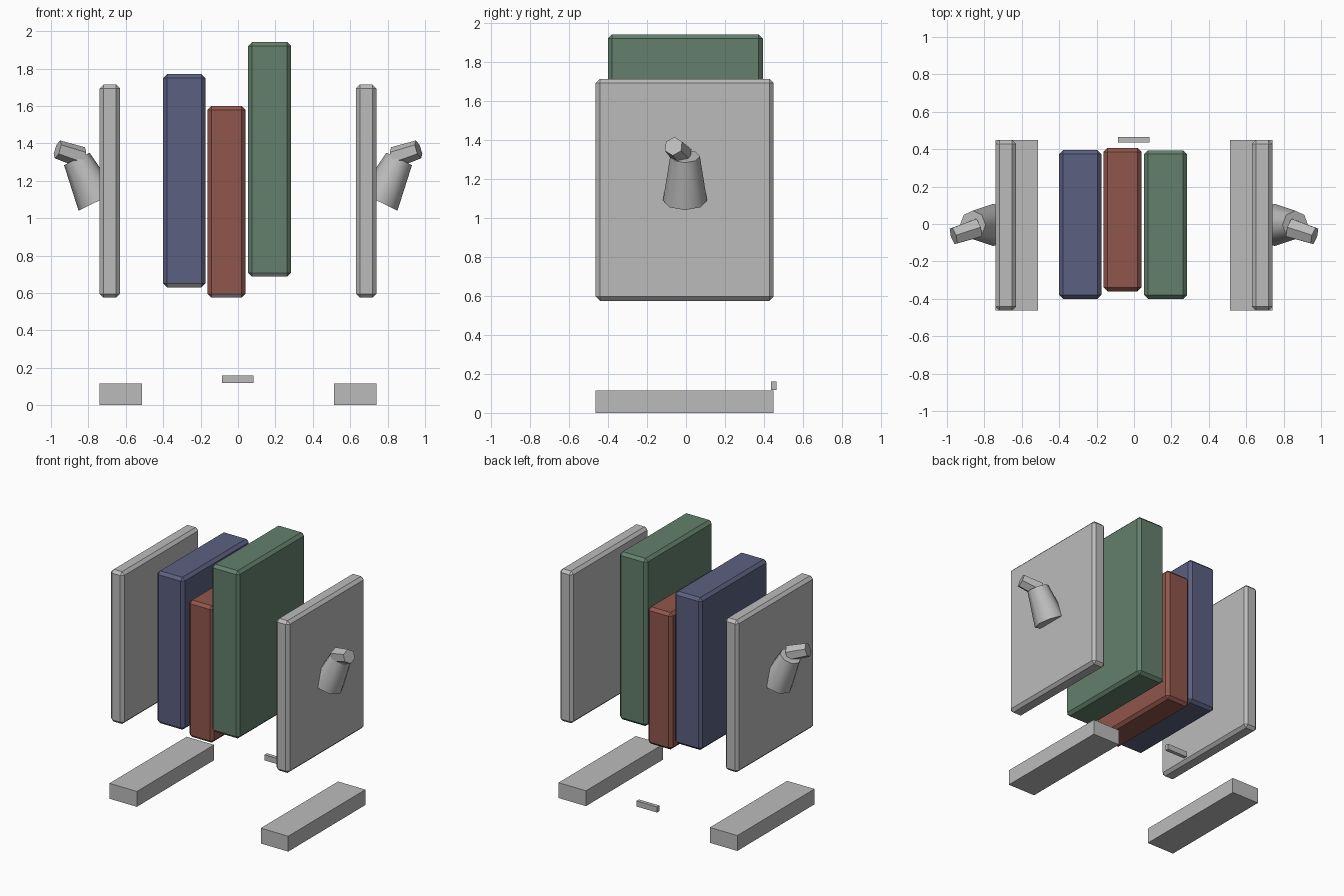
import bpy
import bmesh
from mathutils import Vector

if "Cube" in bpy.data.objects:
    bpy.data.objects.remove(bpy.data.objects["Cube"], do_unlink=True)


def material(name, rgb):
    mat = bpy.data.materials.new(name)
    mat.use_nodes = True
    mat.diffuse_color = (*rgb, 1)
    mat.node_tree.nodes["Principled BSDF"].inputs["Base Color"].default_value = (*rgb, 1)
    return mat


GREY = material("grey", (0.5, 0.5, 0.5))
BLUE = material("slate_blue", (0.105, 0.117, 0.216))
RED = material("brick_red", (0.28, 0.092, 0.072))
GREEN = material("forest_green", (0.126, 0.216, 0.153))


def finish(bm, name, *mats):
    mesh = bpy.data.meshes.new(name)
    bmesh.ops.recalc_face_normals(bm, faces=bm.faces)
    bm.to_mesh(mesh)
    bm.free()
    for mat in mats:
        mesh.materials.append(mat)
    obj = bpy.data.objects.new(name, mesh)
    bpy.context.collection.objects.link(obj)
    return obj


def box(name, low, high, *mats, chamfer=0):
    """Box between two corners, with chamfered edges if asked."""
    low, high = Vector(low), Vector(high)
    bm = bmesh.new()
    bmesh.ops.create_cube(bm, size=1)
    for v in bm.verts:
        v.co = (low + high) / 2 + v.co * (high - low)
    if chamfer:
        bmesh.ops.bevel(bm, geom=bm.edges[:], offset=chamfer, segments=1,
                        affect='EDGES', profile=0.5)
    if len(mats) > 1:
        # second colour on the lower front chamfer
        bm.normal_update()
        for f in bm.faces:
            n = f.normal
            if n.y < -0.5 and n.z < -0.5 and abs(n.x) < 0.1:
                f.material_index = 1
    return finish(bm, name, *mats)


def tapered(name, start, end, r1, r2, sides, smooth=False):
    """Tapered prism running from start to end."""
    start, end = Vector(start), Vector(end)
    axis = end - start
    bm = bmesh.new()
    bmesh.ops.create_cone(bm, cap_ends=True, segments=sides, radius1=r1,
                          radius2=r2, depth=axis.length)
    turn = axis.to_track_quat('Z', 'Y')
    for v in bm.verts:
        v.co = turn @ v.co + (start + end) / 2
    if smooth:
        for f in bm.faces:
            f.smooth = len(f.verts) == 4
        for e in bm.edges:
            e.smooth = all(len(f.verts) == 4 for f in e.link_faces)
    return finish(bm, name, GREY)


# Three upright blocks
box("blue_block", (-0.40, -0.40, 0.63), (-0.174, 0.395, 1.77), BLUE, GREY, chamfer=0.021)
box("red_block", (-0.163, -0.36, 0.575), (0.04, 0.407, 1.60), RED, GREY, chamfer=0.021)
box("green_block", (0.054, -0.40, 0.687), (0.284, 0.394, 1.942), GREEN, GREY, chamfer=0.021)

# Mirrored side panels, feet and arms
for side, s in (("left", 1), ("right", -1)):
    x = sorted((s * 0.63, s * 0.74))
    box(side + "_panel", (x[0], -0.463, 0.575), (x[1], 0.45, 1.714), GREY, chamfer=0.021)
    x = sorted((s * 0.513, s * 0.74))
    box(side + "_foot", (x[0], -0.463, 0), (x[1], 0.45, 0.115), GREY)
    tapered(side + "_upper_arm", (s * 0.751, -0.005, 1.09), (s * 0.862, -0.005, 1.317),
            0.113, 0.076, 8, smooth=True)
    tapered(side + "_hand", (s * 0.835, -0.022, 1.325), (s * 0.965, -0.064, 1.368),
            0.057, 0.05, 6)

# Small bar at the back
box("back_bar", (-0.086, 0.437, 0.118), (0.084, 0.465, 0.16), GREY)
